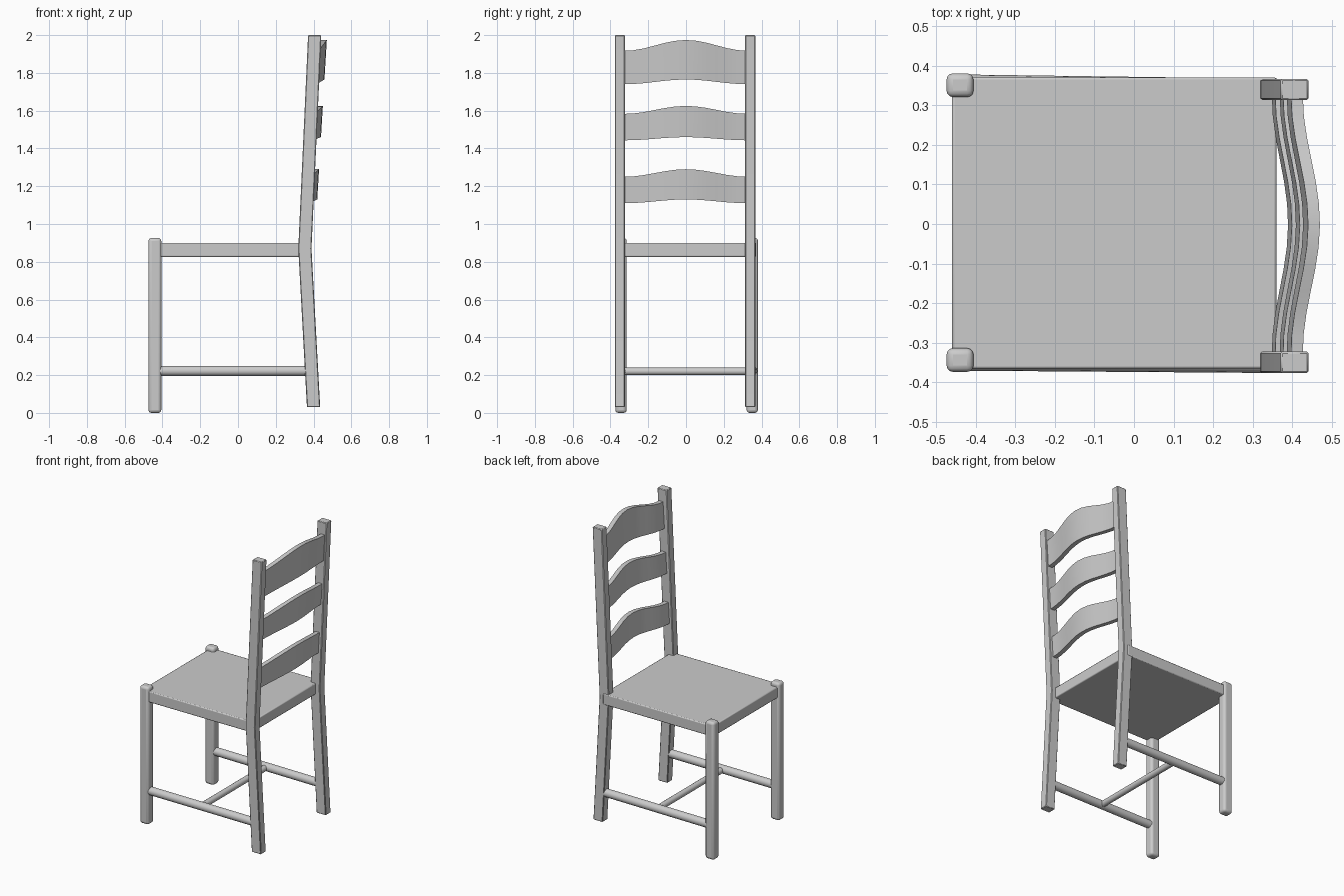
import bpy, math
from mathutils import Vector

if "Cube" in bpy.data.objects:
    bpy.data.objects.remove(bpy.data.objects["Cube"])


def make(name, verts, faces, bevel=0.0, segments=2):
    mesh = bpy.data.meshes.new(name)
    mesh.from_pydata(verts, [], faces)
    ob = bpy.data.objects.new(name, mesh)
    bpy.context.collection.objects.link(ob)
    if bevel:
        mod = ob.modifiers.new("rounded_edges", 'BEVEL')
        mod.width = bevel
        mod.segments = segments
        mod.limit_method = 'ANGLE'
        mod.angle_limit = math.radians(50)
    bpy.ops.object.select_all(action='DESELECT')
    bpy.context.view_layer.objects.active = ob
    ob.select_set(True)
    bpy.ops.object.shade_smooth_by_angle(angle=math.radians(35))
    return ob


def sweep(name, rings, bevel=0.0, segments=2):
    """Skin a list of equally sized vertex rings and cap both ends."""
    n = len(rings[0])
    faces = [tuple(reversed(range(n)))]
    for r in range(len(rings) - 1):
        a, b = r * n, (r + 1) * n
        faces += [(a + i, a + (i + 1) % n, b + (i + 1) % n, b + i) for i in range(n)]
    last = (len(rings) - 1) * n
    faces.append(tuple(last + i for i in range(n)))
    return make(name, [v for ring in rings for v in ring], faces, bevel, segments)


def rect(x0, x1, y0, y1, z):
    return [(x0, y0, z), (x1, y0, z), (x1, y1, z), (x0, y1, z)]


def rod(name, start, end, radius):
    a, b = Vector(start), Vector(end)
    rot = (b - a).to_track_quat('Z', 'Y')
    circle = [Vector((radius * math.cos(t), radius * math.sin(t), 0))
              for t in (math.tau * i / 16 for i in range(16))]
    return sweep(name, [[tuple(p + rot @ c) for c in circle] for p in (a, b)])


# Seat
sweep("seat", [rect(-0.46, 0.36, -0.366, 0.371, 0.826),
               rect(-0.46, 0.36, -0.366, 0.371, 0.9)], 0.006)

# Front legs, back posts and side stretchers
for side, y_front, y_back in (("left", -0.344, -0.35), ("right", 0.351, 0.34)):
    sweep(f"front_leg_{side}",
          [rect(-0.474, -0.406, y_front - 0.03, y_front + 0.03, z) for z in (0, 0.926)],
          0.016, 3)
    sweep(f"back_post_{side}",
          [rect(x - 0.035, x + 0.035, y_back - 0.027, y_back + 0.027, z)
           for x, z in ((0.4, 0.03), (0.354, 0.87), (0.406, 2.0))], 0.004, 1)
    rod(f"side_stretcher_{side}", (-0.43, y_front, 0.222), (0.385, y_back, 0.222), 0.027)

# Cross stretcher
rod("cross_stretcher", (-0.03, -0.346, 0.22), (-0.03, 0.346, 0.22), 0.02)

# Bowed ladder slats: bottom and top heights at the ends and at the middle
SLATS = [("lower", 1.11, 1.13, 1.25, 1.29),
         ("middle", 1.443, 1.46, 1.583, 1.625),
         ("upper", 1.74, 1.765, 1.917, 1.974)]
for name, low_end, low_mid, top_end, top_mid in SLATS:
    rings = []
    for i in range(13):
        y = -0.336 + 0.664 * i / 12
        w = 0.5 + 0.5 * math.cos(math.pi * min(abs(y) / 0.325, 1))
        low = low_end + (low_mid - low_end) * w
        top = top_end + (top_mid - top_end) * w
        back = [0.43 + 0.04 * w - 0.06 * (1.97 - z) for z in (low, top)]
        rings.append([(back[0] - 0.03, y, low), (back[1] - 0.03, y, top),
                      (back[1], y, top), (back[0], y, low)])
    sweep(f"{name}_slat", rings)
